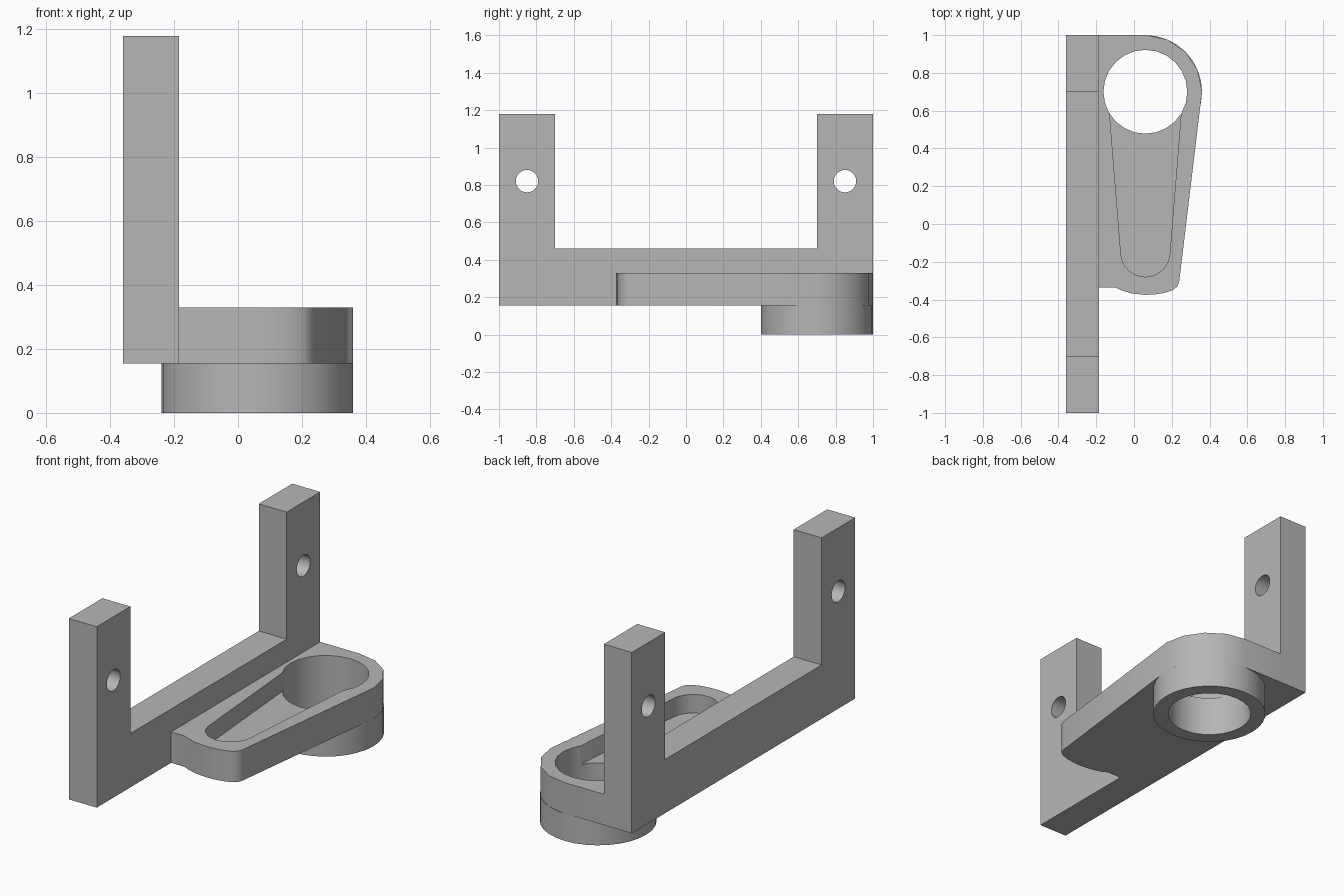
import bpy, bmesh
from math import cos, sin, radians
from mathutils import Matrix

cube = bpy.data.objects.get("Cube")
if cube:
    bpy.data.objects.remove(cube, do_unlink=True)

grey = bpy.data.materials.new("plain_grey")
grey.use_nodes = True
grey.diffuse_color = (0.47, 0.47, 0.47, 1)
grey.node_tree.nodes["Principled BSDF"].inputs["Base Color"].default_value = (0.47, 0.47, 0.47, 1)


def arc(cx, cy, r, start, end, steps):
    angles = [radians(start + (end - start) * i / steps) for i in range(steps + 1)]
    return [(cx + r * cos(a), cy + r * sin(a)) for a in angles]


def prism(name, points, low, high, along_x=False):
    """Extrude an outline upward, or a (y, z) outline along x."""
    bm = bmesh.new()
    face = bm.faces.new([bm.verts.new((a, b, low)) for a, b in points])
    top = bmesh.ops.extrude_face_region(bm, geom=[face])
    moved = [v for v in top["geom"] if isinstance(v, bmesh.types.BMVert)]
    bmesh.ops.translate(bm, verts=moved, vec=(0, 0, high - low))
    if along_x:
        turn = Matrix(((0, 0, 1), (1, 0, 0), (0, 1, 0)))
        bmesh.ops.transform(bm, matrix=turn.to_4x4(), verts=bm.verts)
    bmesh.ops.recalc_face_normals(bm, faces=bm.faces)
    mesh = bpy.data.meshes.new(name)
    bm.to_mesh(mesh)
    bm.free()
    mesh.materials.append(grey)
    obj = bpy.data.objects.new(name, mesh)
    bpy.context.collection.objects.link(obj)
    return obj


def activate(obj):
    bpy.ops.object.select_all(action="DESELECT")
    obj.select_set(True)
    bpy.context.view_layer.objects.active = obj


def cut(obj, cutter):
    cutter.hide_render = True
    mod = obj.modifiers.new("cut", "BOOLEAN")
    mod.operation = "DIFFERENCE"
    mod.solver = "EXACT"
    mod.object = cutter
    activate(obj)
    bpy.ops.object.modifier_apply(modifier=mod.name)
    bpy.data.objects.remove(cutter, do_unlink=True)


# Upright U-shaped frame with a cross hole in each post
half = [(1, 0.155), (1, 1.18), (0.7, 1.18), (0.7, 0.46)]
outline = half + [(-y, z) for y, z in reversed(half)]
frame = prism("frame", outline, -0.36, -0.185, along_x=True)
for side in (-1, 1):
    cut(frame, prism("post_hole", arc(side * 0.85, 0.82, 0.06, 0, 345, 23), -0.5, 0, along_x=True))

# Tapered arm with a rounded back corner and a bowed front
CX, CY = 0.06, 0.70
front = [(-0.185, -0.335), (-0.1, -0.335), (-0.065, -0.352), (-0.01, -0.368), (0.06, -0.375),
         (0.11, -0.373), (0.16, -0.365), (0.205, -0.35), (0.23, -0.33), (0.24, -0.3)]
arm = prism("arm", front + arc(CX, CY, 0.3, 0, 90, 4) + [(-0.185, 1)], 0.155, 0.33)

# Shallow tapered pocket running into the round bore
pocket = [(0.252, 0.62)] + arc(CX, -0.15, 0.13, -8, -172, 12) + [(-0.132, 0.62)]
cut(arm, prism("pocket", pocket, 0.225, 0.4))

# Collar below the arm, sharing the bore
collar = prism("collar", arc(CX, CY, 0.3, 0, 348.75, 31), 0, 0.155)
for part in (arm, collar):
    cut(part, prism("bore", arc(CX, CY, 0.222, 0, 345, 23), -0.1, 0.5))

for part in (frame, arm, collar):
    activate(part)
    bpy.ops.object.shade_smooth_by_angle(angle=radians(35))
